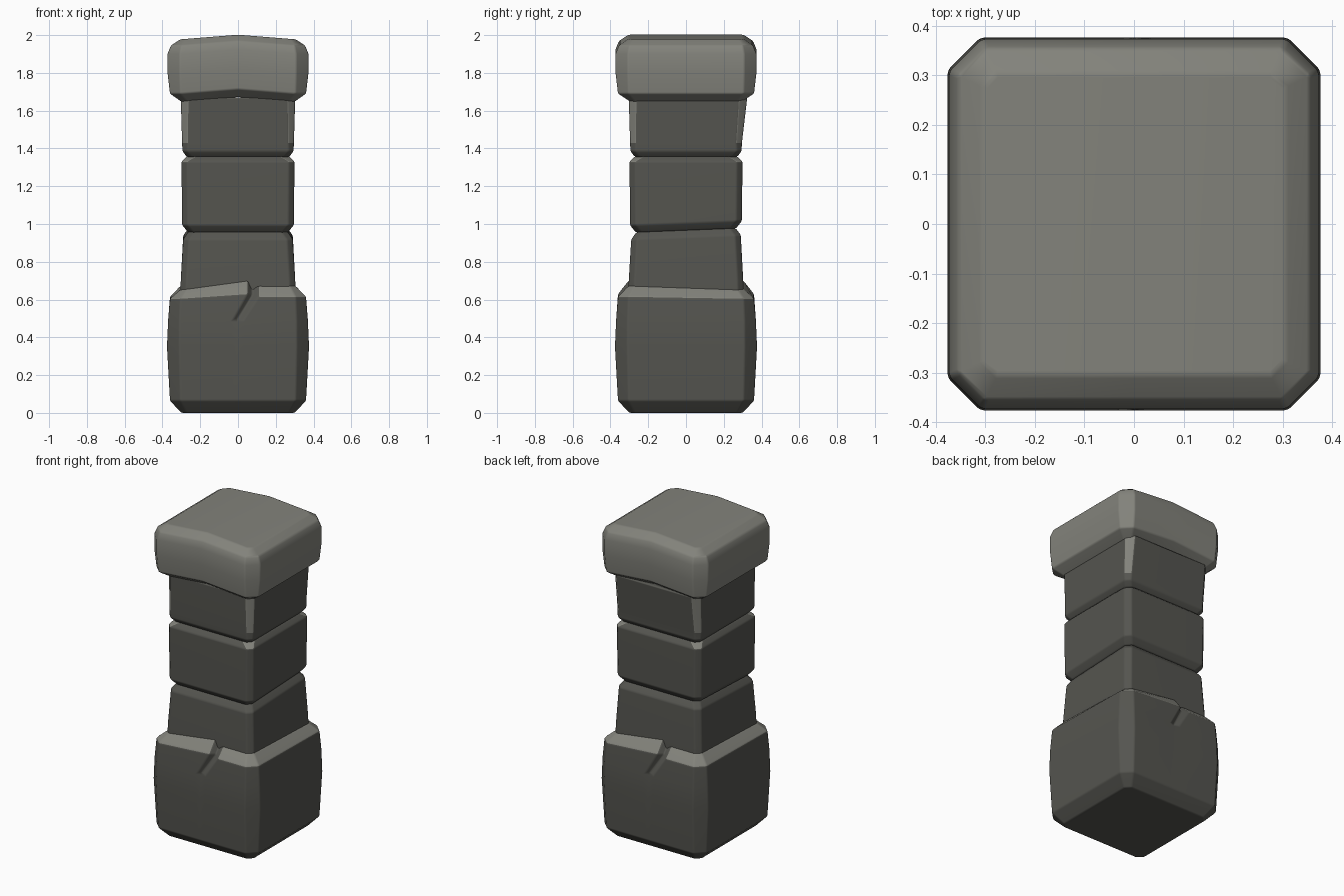
import bpy, bmesh, math

if "Cube" in bpy.data.objects:
    bpy.data.objects.remove(bpy.data.objects["Cube"])


def material(name, col):
    m = bpy.data.materials.new(name)
    m.diffuse_color = (*col, 1)
    m.use_nodes = True
    m.node_tree.nodes["Principled BSDF"].inputs["Base Color"].default_value = m.diffuse_color
    return m


LIGHT = material("light stone", (0.225, 0.225, 0.198))
DARK = material("dark stone", (0.090, 0.090, 0.079))


def block(name, rings, inner, warp, is_light):
    """Loft chamfered-square rings (z, half width, corner cut).
    inner: extra x positions along the front; the back is the front turned 180 degrees."""
    bm = bmesh.new()
    loops = []
    for z, h, c in rings:
        e = h - c
        half = [(-e, -h)] + [(x, -h) for x in inner] + [(e, -h), (h, -e), (h, e)]
        pts = half + [(-x, -y) for x, y in half]
        # the last two points of each half are the side face
        loops.append([bm.verts.new(warp(x, y, z)) for x, y in pts])
    n = len(loops[0])
    m = n // 2
    f = m - 2
    for k, (a, b) in enumerate(zip(loops, loops[1:])):
        for i in range(n):
            j = (i + 1) % n
            face = bm.faces.new((a[i], a[j], b[j], b[i]))
            corner = i % m in (f - 1, m - 1)
            face.material_index = 0 if is_light(k, i % m, corner) else 1
    # end caps built from strips running front to back
    for l, top in ((loops[0], False), (loops[-1], True)):
        strips = [(l[i], l[i + 1], l[m + f - 2 - i], l[m + f - 1 - i]) for i in range(f - 1)]
        strips += [(l[f - 1], l[f], l[f + 1], l[m]), (l[m + f - 1], l[m + f], l[m + f + 1], l[0])]
        for s in strips:
            face = bm.faces.new(s)
            face.material_index = 0 if is_light(99 if top else -1, -1, False) else 1
    bmesh.ops.recalc_face_normals(bm, faces=bm.faces)
    me = bpy.data.meshes.new(name)
    bm.to_mesh(me)
    bm.free()
    ob = bpy.data.objects.new(name, me)
    bpy.context.collection.objects.link(ob)
    me.materials.append(LIGHT)
    me.materials.append(DARK)
    bv = ob.modifiers.new("soft edges", 'BEVEL')
    bv.width = 0.008
    bv.segments = 2
    bv.limit_method = 'ANGLE'
    bv.angle_limit = math.radians(25)
    bpy.ops.object.select_all(action='DESELECT')
    ob.select_set(True)
    bpy.context.view_layer.objects.active = ob
    bpy.ops.object.shade_smooth_by_angle(angle=math.radians(50))
    ob.modifiers.new("flat shading on big faces", 'WEIGHTED_NORMAL').keep_sharp = True
    return ob


def lerp_table(t, table):
    for (x0, y0), (x1, y1) in zip(table, table[1:]):
        if t <= x1:
            return y0 + (y1 - y0) * max(0, (t - x0) / (x1 - x0))
    return table[-1][1]


# base: bulging block with broken upper rim and a crack front and back
RIM = [(-0.3, -0.02), (0.05, 0.028), (0.11, 0.0), (0.4, 0.0)]
CRACK = 0.075


def base_warp(x, y, z):
    side = 1 if y < 0 else -1
    s = x * side
    if abs(s - CRACK) < 0.001 and z > 0.45:
        y += side * (0.012 if z < 0.5 else 0.035)
    if abs(s) < 0.2 and z < 0.55:
        x -= side * 0.08
    if z > 0.65:
        z += lerp_table(s, RIM)
    elif z > 0.6:
        z += 0.5 * lerp_table(s, RIM)
    return x, y, z


block("base", [(0, 0.30, 0.03), (0.065, 0.36, 0.055), (0.35, 0.376, 0.065),
               (0.49, 0.37, 0.06), (0.615, 0.36, 0.055), (0.672, 0.305, 0.03)],
      [0.05, CRACK, 0.11], base_warp,
      lambda k, i, corner: k == 99 or (k == 4 and i not in (1, 2)))


# shaft: three stacked stones with thin joints
def shaft_warp(x, y, z):
    if 0.85 < z < 1.1:
        z += 0.04 * y
    if z > 1.6 and y > 0:
        y *= 1.07
    return x, y, z


block("lower_shaft_stone", [(0.62, 0.305, 0.03), (0.70, 0.303, 0.03),
                            (0.93, 0.29, 0.03), (0.968, 0.262, 0.03)],
      [], shaft_warp, lambda k, i, corner: False)
block("middle_shaft_stone", [(0.966, 0.265, 0.03), (1.005, 0.296, 0.03),
                             (1.33, 0.299, 0.03), (1.358, 0.272, 0.05)],
      [], shaft_warp, lambda k, i, corner: corner and k == 2)
block("upper_shaft_stone", [(1.355, 0.27, 0.025), (1.385, 0.294, 0.025),
                            (1.43, 0.296, 0.03), (1.67, 0.303, 0.04)],
      [], shaft_warp, lambda k, i, corner: corner and k == 2)


# cap: light block, gently arched across its width
def cap_warp(x, y, z):
    return x, y, z + 0.024 * max(0, 1 - abs(x) / 0.3)


block("cap", [(1.648, 0.30, 0.03), (1.69, 0.36, 0.055), (1.80, 0.373, 0.065),
              (1.90, 0.373, 0.065), (1.945, 0.355, 0.055), (1.978, 0.305, 0.03)],
      [0.0], cap_warp, lambda k, i, corner: True)
